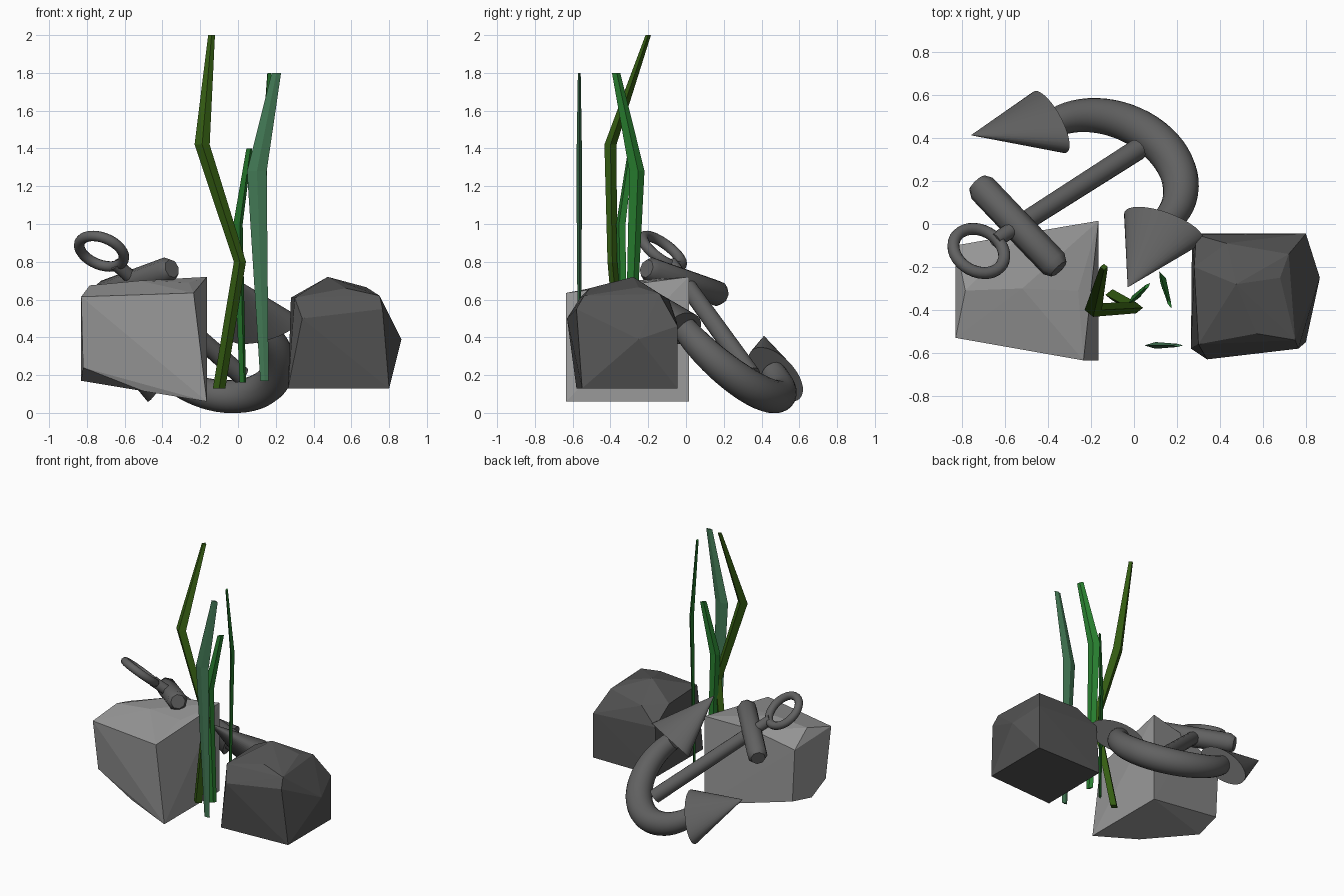
import bpy, bmesh, math
from mathutils import Vector, Matrix

if "Cube" in bpy.data.objects:
    bpy.data.objects.remove(bpy.data.objects["Cube"])

def material(name, col):
    m = bpy.data.materials.new(name)
    m.diffuse_color = (*col, 1)
    m.use_nodes = True
    m.node_tree.nodes["Principled BSDF"].inputs["Base Color"].default_value = m.diffuse_color
    return m

OLIVE = material("olive", (0.035, 0.11, 0.006))
TEAL = material("teal_green", (0.055, 0.19, 0.09))
GREEN = material("green", (0.02, 0.2, 0.027))
PALE = material("pale_stone", (0.32, 0.32, 0.32))
DARK = material("dark_stone", (0.09, 0.09, 0.09))
IRON = material("iron", (0.12, 0.12, 0.12))

def finish(name, bm, mat, matrix=None, smooth=False):
    bmesh.ops.recalc_face_normals(bm, faces=bm.faces)
    me = bpy.data.meshes.new(name)
    bm.to_mesh(me)
    bm.free()
    me.materials.append(mat)
    ob = bpy.data.objects.new(name, me)
    bpy.context.collection.objects.link(ob)
    if matrix:
        ob.matrix_world = matrix
    if smooth:
        bpy.context.view_layer.objects.active = ob
        bpy.ops.object.select_all(action='DESELECT')
        ob.select_set(True)
        bpy.ops.object.shade_smooth_by_angle(angle=math.radians(40))
    return ob

def loft(bm, rings, closed=False):
    """Skin rings of points; cap the ends unless closed."""
    vs = [[bm.verts.new(p) for p in r] for r in rings]
    n = len(vs[0])
    for i in range(len(vs) if closed else len(vs) - 1):
        a, b = vs[i], vs[(i + 1) % len(vs)]
        for j in range(n):
            bm.faces.new((a[j], a[(j + 1) % n], b[(j + 1) % n], b[j]))
    if not closed:
        bm.faces.new(vs[0])
        bm.faces.new(vs[-1])

def circle(c, u, v, ru, rv, n):
    return [c + u * (ru * math.cos(2 * math.pi * k / n)) + v * (rv * math.sin(2 * math.pi * k / n))
            for k in range(n)]

# ---- rocks: faceted hulls
def rock(name, pts, mat):
    bm = bmesh.new()
    for p in pts:
        bm.verts.new(p)
    bmesh.ops.convex_hull(bm, input=bm.verts)
    finish(name, bm, mat)

rock("pale_rock", [
    (-.83, -.53, .615), (-.83, -.10, .60), (-.785, -.31, .675), (-.52, -.30, .70), (-.26, -.31, .69),
    (-.165, .015, .72), (-.235, -.635, .635), (-.52, -.045, .69), (-.235, -.63, .45),
    (-.82, -.48, .24), (-.165, -.635, .06), (-.165, .015, .06), (-.81, -.10, .21),
    (-.83, -.30, .17), (-.5, -.54, .115)], PALE)
rock("dark_rock", [
    (.265, -.58, .13), (.80, -.55, .13), (.80, -.045, .13), (.27, -.045, .13),
    (.865, -.25, .39), (.34, -.63, .50), (.765, -.58, .55), (.475, -.28, .72), (.68, -.25, .665),
    (.72, -.14, .63), (.29, -.05, .49), (.28, -.20, .61), (.43, -.09, .60), (.80, -.045, .46),
    (.57, -.51, .66), (.30, -.56, .61), (.75, -.54, .62)], DARK)

# ---- water weeds: bent blades with a diamond section (x, y, z, half width)
def weed(name, path, angle, thick, mat):
    u = Vector((math.cos(math.radians(angle)), math.sin(math.radians(angle)), 0))
    v = Vector((-u.y, u.x, 0))
    bm = bmesh.new()
    loft(bm, [circle(Vector(p[:3]), u, v, p[3], p[3] * thick, 4) for p in path])
    finish(name, bm, mat)

weed("weed_tall", [(-.10, -.33, .13, .033), (.01, -.39, .80, .032), (-.19, -.40, 1.42, .04),
                   (-.14, -.20, 2.0, .018)], 0, .8, OLIVE)
weed("weed_front", [(.14, -.565, .17, .022), (.10, -.565, 1.28, .052), (.203, -.565, 1.8, .025)], 0, .3, TEAL)
weed("weed_right", [(.14, -.30, .17, .025), (.135, -.26, 1.28, .044), (.165, -.37, 1.8, .024)], 114, .35, GREEN)
weed("weed_short", [(.025, -.33, .16, .024), (0, -.345, 1.0, .035), (.06, -.29, 1.4, .022)], 45, .4, GREEN)

# ---- anchor frames: X along the arms, Y out of its plane, Z up the shank
s = Vector((.675, .431, -.60)).normalized()

def frame(tilt, y):
    a = Vector((.679, -.693, .236))
    a = (a - s * a.dot(s)).normalized()
    a = Matrix.Rotation(tilt, 3, s) @ a
    m = Matrix((a, a.cross(s), -s)).transposed().to_4x4()
    m.translation = (-.385, y, .556)
    return m

FRAME, ARMS = frame(0, .09), frame(-.1, .065)
X, Y, Z = Vector((1, 0, 0)), Vector((0, 1, 0)), Vector((0, 0, 1))

# ring
bm = bmesh.new()
rings = []
for i in range(32):
    t = 2 * math.pi * i / 32
    d = X * math.cos(t) + Z * math.sin(t)
    rings.append(circle(Z * .50 + d * .125, d, Y, .028, .028, 12))
loft(bm, rings, True)
finish("anchor_ring", bm, IRON, FRAME, True)

# shank and eye
bm = bmesh.new()
loft(bm, [circle(Z * z, X, Y, r, r, 16) for z, r in ((-.595, .05), (.28, .045))])
finish("anchor_shank", bm, IRON, FRAME, True)
bm = bmesh.new()
loft(bm, [circle(Z * z, X, Y, .036, .036, 12) for z in (.2, .39)])
finish("anchor_eye", bm, IRON, FRAME, True)

# stock
bm = bmesh.new()
loft(bm, [circle(X * x + Z * .23, Z, Y, r, r, 8)
          for x, r in ((-.285, .05), (-.25, .07), (.25, .07), (.285, .05))])
finish("anchor_stock", bm, IRON, FRAME, True)

# curved arms, thickest at the crown
bm = bmesh.new()
rings = []
for i in range(33):
    t = math.pi * (1 + i / 32)
    d = X * math.cos(t) + Z * math.sin(t)
    r = .065 + .026 * abs(math.sin(t))
    rings.append(circle(Z * -.37 + d * .365, d, Y, r, r, 20))
loft(bm, rings)
finish("anchor_arms", bm, IRON, ARMS, True)

# flukes: flattened cones, mirrored
for side, name in ((-1, "fluke_left"), (1, "fluke_right")):
    p = Vector((.92 * side, .15 * side, -.36))
    base = Vector((.38 * side, 0, -.385))
    tip = Vector((.53 * side, -.02 * side, .01))
    bm = bmesh.new()
    loft(bm, [circle(base.lerp(tip, h), p, Y, .2 * k, .1 * k, 32) for h, k in ((0, 1), (1, .01))])
    finish(name, bm, IRON, ARMS, True)
